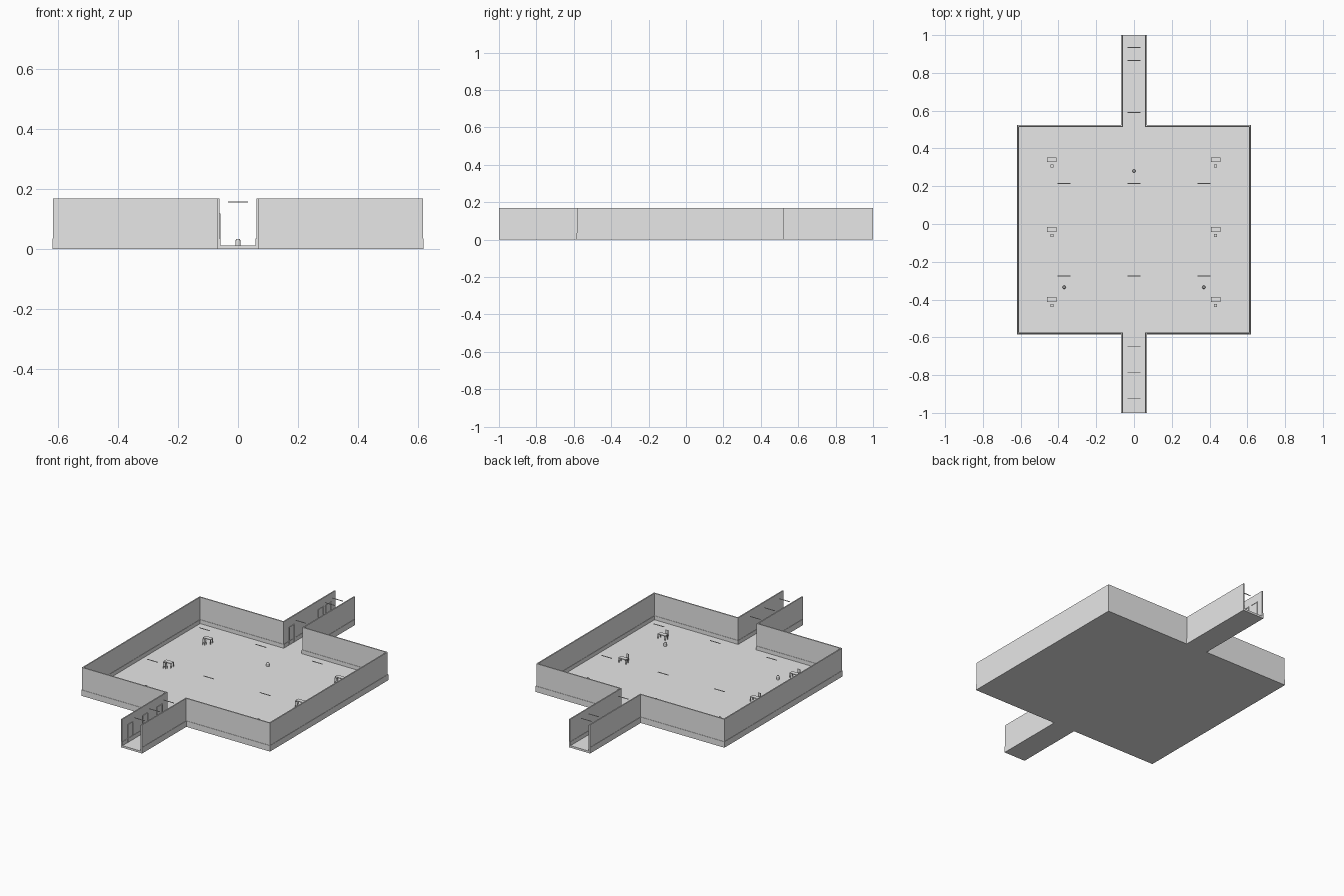
import bpy, bmesh
from mathutils import Matrix, Vector

cube = bpy.data.objects.get("Cube")
if cube:
    bpy.data.objects.remove(cube)

grey = bpy.data.materials.new("plain grey")
grey.use_nodes = True
grey.diffuse_color = (0.8, 0.8, 0.8, 1)
grey.node_tree.nodes["Principled BSDF"].inputs["Base Color"].default_value = (0.8, 0.8, 0.8, 1)

X, FRONT, BACK, DOOR = 0.62, -0.585, 0.525, 0.07   # outer plan of room and corridors
FLOOR, TOP, THICK = 0.012, 0.168, 0.009


def finish(name, bm):
    mesh = bpy.data.meshes.new(name)
    bmesh.ops.recalc_face_normals(bm, faces=bm.faces)
    bm.to_mesh(mesh)
    bm.free()
    mesh.materials.append(grey)
    obj = bpy.data.objects.new(name, mesh)
    bpy.context.collection.objects.link(obj)
    return obj


def add_box(bm, lo, hi):
    lo, hi = Vector(lo), Vector(hi)
    bmesh.ops.create_cube(bm, size=1, matrix=Matrix.Translation((lo + hi) / 2) @ Matrix.Diagonal((*(hi - lo), 1)))


def boxes(name, pairs):
    bm = bmesh.new()
    for lo, hi in pairs:
        add_box(bm, lo, hi)
    return finish(name, bm)


# Floor slab following the cross-shaped plan
half = [(DOOR, -1), (DOOR, FRONT), (X, FRONT), (X, BACK), (DOOR, BACK), (DOOR, 1)]
bm = bmesh.new()
plan = half + [(-x, y) for x, y in reversed(half)]
face = bm.faces.new([bm.verts.new((x, y, 0)) for x, y in plan])
up = bmesh.ops.extrude_face_region(bm, geom=[face])["geom"]
bmesh.ops.translate(bm, verts=[v for v in up if isinstance(v, bmesh.types.BMVert)], vec=(0, 0, FLOOR))
finish("floor", bm)


def wall_ring(name, inset, thick, low, high):
    """Walls on both sides, set in from the outer plan."""
    d, w = inset, inset + thick
    rects = [(DOOR - w, -1, DOOR - d, FRONT + w), (DOOR - d, FRONT + d, X - d, FRONT + w),
             (X - w, FRONT + w, X - d, BACK - w), (DOOR - d, BACK - w, X - d, BACK - d),
             (DOOR - w, BACK - w, DOOR - d, 1)]
    pairs = []
    for x0, y0, x1, y1 in rects:
        pairs += [((x0, y0, low), (x1, y1, high)), ((-x1, y0, low), (-x0, y1, high))]
    return boxes(name, pairs)


wall_ring("walls", 0.002, THICK - 0.002, FLOOR, TOP)
wall_ring("skirting", 0, THICK + 0.002, FLOOR, 0.035)

# Thin ceiling lamps hanging in the room and both corridors
lamps = [(x, y) for x in (-0.37, 0, 0.37) for y in (0.215, -0.275)]
lamps += [(0, y) for y in (0.935, 0.865, 0.59, -0.65, -0.785, -0.925)]
boxes("lamps", [((x - 0.034, y - 0.002, 0.155), (x + 0.034, y + 0.002, 0.158)) for x, y in lamps])

# Desks and chairs in two columns
for x in (-0.435, 0.432):
    for y in (0.34, -0.03, -0.4):
        desk = [((x - 0.025, y - 0.013, 0.037), (x + 0.025, y + 0.013, 0.041))]
        chair = [((x - 0.008, y - 0.04, 0.026), (x + 0.008, y - 0.024, 0.029)),
                 ((x - 0.008, y - 0.04, 0.029), (x + 0.008, y - 0.038, 0.05))]
        for sx in (-1, 1):
            for sy in (-1, 1):
                lx, ly = x + sx * 0.023, y + sy * 0.011
                desk.append(((lx - 0.002, ly - 0.002, FLOOR), (lx + 0.002, ly + 0.002, 0.037)))
                lx, ly = x + sx * 0.007, y - 0.032 + sy * 0.007
                chair.append(((lx - 0.001, ly - 0.001, FLOOR), (lx + 0.001, ly + 0.001, 0.026)))
        boxes("desk", desk)
        boxes("chair", chair)

# Small rounded stools
for x, y in ((0, 0.28), (-0.37, -0.335), (0.37, -0.335)):
    bm = bmesh.new()
    bmesh.ops.create_cone(bm, cap_ends=True, segments=12, radius1=0.009, radius2=0.009, depth=0.016,
                          matrix=Matrix.Translation((x, y, 0.02)))
    bmesh.ops.create_cone(bm, cap_ends=True, segments=12, radius1=0.009, radius2=0.005, depth=0.006,
                          matrix=Matrix.Translation((x, y, 0.031)))
    finish("stool", bm)

# Door frames along the right wall of the corridors
inner = -DOOR + THICK
for y in (0.935, 0.865, 0.59, -0.65, -0.785, -0.925):
    parts = [((inner, y + s * 0.024 - 0.002, FLOOR), (inner + 0.003, y + s * 0.024 + 0.002, 0.118)) for s in (-1, 1)]
    parts.append(((inner, y - 0.026, 0.115), (inner + 0.003, y + 0.026, 0.118)))
    boxes("door_frame", parts)
